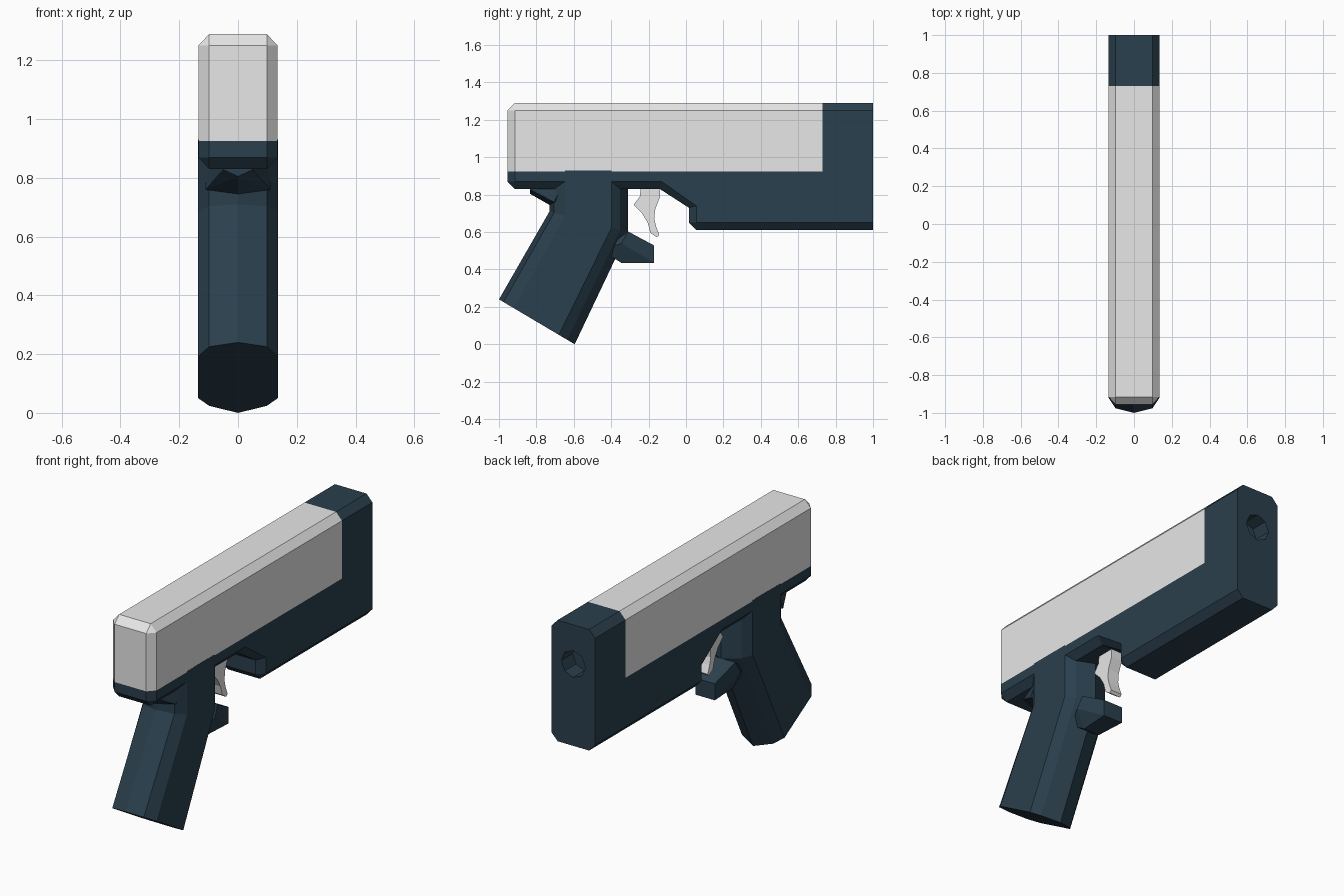
import bpy, bmesh, math
from mathutils import Matrix

cube = bpy.data.objects.get("Cube")
if cube:
    bpy.data.objects.remove(cube, do_unlink=True)


def material(name, rgb):
    m = bpy.data.materials.new(name)
    m.use_nodes = True
    m.diffuse_color = (*rgb, 1)
    m.node_tree.nodes["Principled BSDF"].inputs["Base Color"].default_value = (*rgb, 1)
    return m


grey = material("light_grey", (0.8, 0.8, 0.8))
navy = material("dark_navy", (0.023, 0.05, 0.074))


def finish(name, bm, mat):
    bmesh.ops.remove_doubles(bm, verts=bm.verts, dist=0.0005)
    bmesh.ops.recalc_face_normals(bm, faces=bm.faces)
    mesh = bpy.data.meshes.new(name)
    bm.to_mesh(mesh)
    bm.free()
    mesh.materials.append(mat)
    obj = bpy.data.objects.new(name, mesh)
    bpy.context.collection.objects.link(obj)
    return obj


def loft(name, rings, mat):
    """Skin closed rings of equal length and cap both ends."""
    bm = bmesh.new()
    loops = [[bm.verts.new(p) for p in ring] for ring in rings]
    n = len(loops[0])
    for a, b in zip(loops, loops[1:]):
        for i in range(n):
            j = (i + 1) % n
            bm.faces.new((a[i], a[j], b[j], b[i]))
    bm.faces.new(loops[0])
    bm.faces.new(loops[-1])
    return finish(name, bm, mat)


def hull(name, half, mat):
    """Convex block from points mirrored across x."""
    bm = bmesh.new()
    for x, y, z in half:
        for s in ((1, -1) if x else (1,)):
            bm.verts.new((s * x, y, z))
    res = bmesh.ops.convex_hull(bm, input=bm.verts)
    junk = [v for v in res["geom_interior"] if isinstance(v, bmesh.types.BMVert)]
    bmesh.ops.delete(bm, geom=junk, context='VERTS')
    return finish(name, bm, mat)


W, C = 0.135, 0.098   # half width, half width inside the chamfer


def chamfered(name, core, side, mat):
    """Side profile at the core, stepping in to a smaller profile at the flanks."""
    steps = ((-W, side), (-C, core), (C, core), (W, side))
    return loft(name, [[(x, y, z) for y, z in prof] for x, prof in steps], mat)


# Upper slide
chamfered("slide",
          [(-.955, .925), (-.955, 1.25), (-.915, 1.29), (.73, 1.29), (.73, .925)],
          [(-.915, .925), (-.915, 1.25), (-.915, 1.25), (.73, 1.25), (.73, .925)], grey)

# Frame with the tall end block
frame = chamfered("frame",
                  [(-.955, .925), (-.955, .87), (-.915, .83), (-.14, .83), (.015, .73),
                   (.015, .65), (.055, .61), (1, .61), (1, 1.29), (.73, 1.29), (.73, .925)],
                  [(-.915, .925), (-.915, .87), (-.915, .87), (-.13, .87), (.055, .74),
                   (.055, .65), (.055, .65), (1, .65), (1, 1.25), (.73, 1.25), (.73, .925)], navy)

# Round recess in the end block
bm = bmesh.new()
bmesh.ops.create_cone(bm, cap_ends=True, segments=8, radius1=.075, radius2=.075, depth=.2,
                      matrix=Matrix.Translation((0, 1, 1.07)) @ Matrix.Rotation(math.pi / 2, 4, 'X'))
cutter = finish("recess_cutter", bm, navy)
cutter.hide_render = True
mod = frame.modifiers.new("recess", 'BOOLEAN')
mod.operation = 'DIFFERENCE'
mod.solver = 'EXACT'
mod.object = cutter
bpy.context.view_layer.objects.active = frame
bpy.ops.object.modifier_apply(modifier="recess")
bpy.data.objects.remove(cutter, do_unlink=True)

# Raked grip: each station is a back point and a front point
half = [(0, 0), (.06, C), (.2, W + .001), (.79, W + .001), (.9, C), (1, 0)]
section = half + [(t, -x) for t, x in half[-2:0:-1]]
stations = [((-1, .24), (-.595, 0)), ((-.73, .71), (-.31, .6)),
            ((-.73, .75), (-.31, .75)), ((-.73, .93), (-.31, .93))]
loft("grip", [[(x, b[0] + (f[0] - b[0]) * t, b[1] + (f[1] - b[1]) * t) for t, x in section]
              for b, f in stations], navy)

# Tang behind the grip
hull("grip_tang", [(0, -.835, .805), (.05, -.835, .828), (.05, -.835, .85), (0, -.73, .745),
                   (.11, -.705, .76), (.11, -.66, .86), (0, -.6, .76)], navy)

# Stub guard in front of the grip
hull("guard_stub", [(.06, -.17, .528), (.06, -.17, .435), (.09, -.31, .603),
                    (.097, -.345, .54), (.05, -.345, .435), (.05, -.45, .5)], navy)

# Curved trigger
outline = [(-.24, .85), (-.14, .85), (-.14, .785), (-.165, .72), (-.17, .67), (-.16, .63),
           (-.143, .585), (-.155, .572), (-.19, .595), (-.205, .65), (-.235, .7),
           (-.28, .745), (-.247, .79)]
loft("trigger", [[(x, y, z) for y, z in outline] for x in (-.035, .035)], grey)
